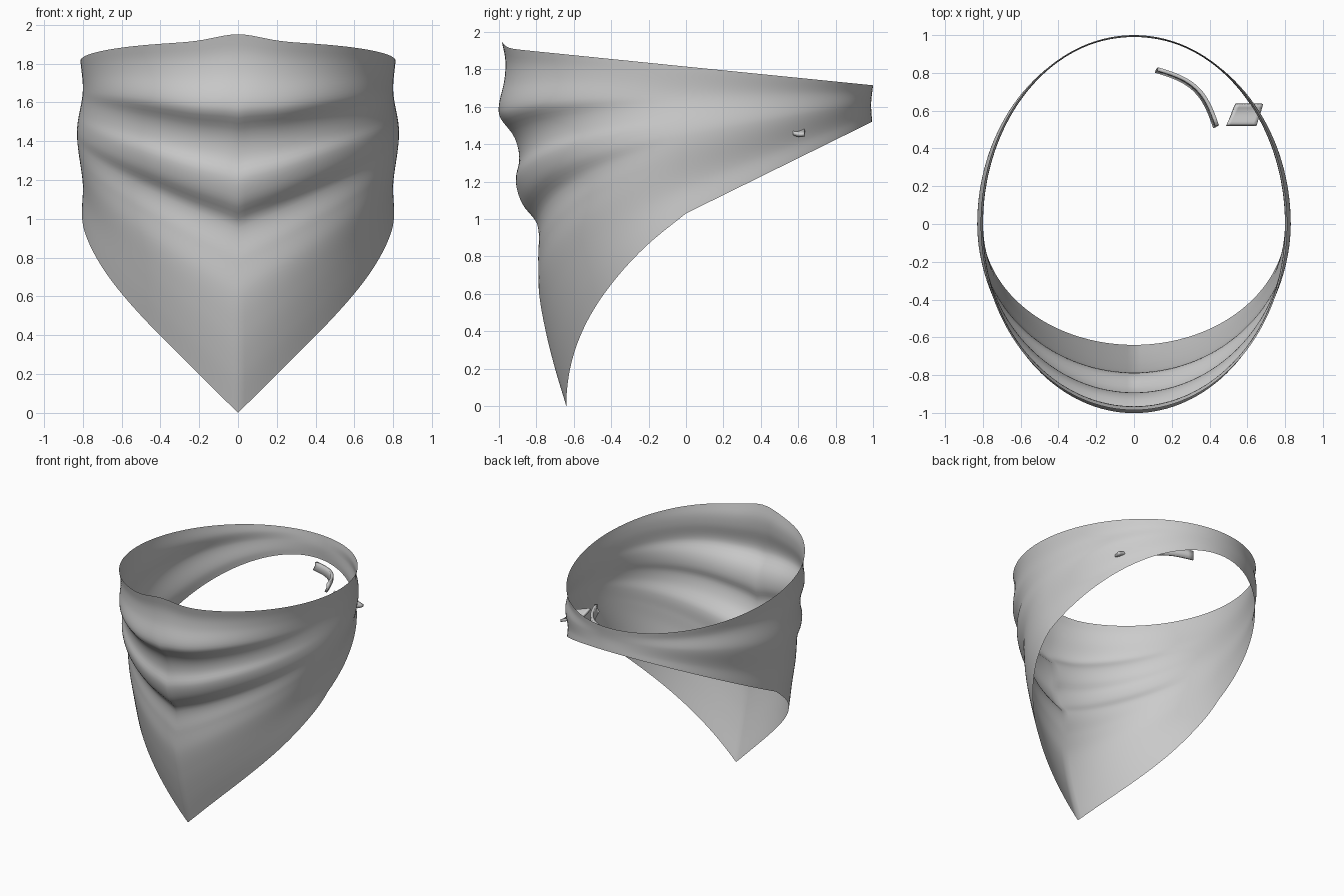
import bpy, bmesh
from math import sin, cos, pi, degrees, exp

if "Cube" in bpy.data.objects:
    bpy.data.objects.remove(bpy.data.objects["Cube"])


def curve(pts, t):
    """Smooth interpolation through (t, value) points."""
    n = len(pts)
    slope = []
    for i in range(n):
        a, b = pts[max(i - 1, 0)], pts[min(i + 1, n - 1)]
        slope.append((b[1] - a[1]) / (b[0] - a[0]))
    i = 0
    while i < n - 2 and t > pts[i + 1][0]:
        i += 1
    (t0, p0), (t1, p1) = pts[i], pts[i + 1]
    h = t1 - t0
    u = min(max((t - t0) / h, 0), 1)
    return ((2*u**3 - 3*u*u + 1) * p0 + (u**3 - 2*u*u + u) * h * slope[i]
            + (3*u*u - 2*u**3) * p1 + (u**3 - u*u) * h * slope[i + 1])


def sheet(name, rows, closed=False, thickness=0):
    """Quad surface through rows of points."""
    bm = bmesh.new()
    grid = [[bm.verts.new(p) for p in row] for row in rows]
    n = len(grid[0])
    for a, b in zip(grid, grid[1:]):
        for i in range(n if closed else n - 1):
            j = (i + 1) % n
            bm.faces.new((a[i], a[j], b[j], b[i]))
    me = bpy.data.meshes.new(name)
    bm.to_mesh(me)
    bm.free()
    for p in me.polygons:
        p.use_smooth = True
    ob = bpy.data.objects.new(name, me)
    bpy.context.collection.objects.link(ob)
    if thickness:
        mod = ob.modifiers.new("thickness", 'SOLIDIFY')
        mod.thickness = thickness
        mod.offset = 0
    return ob


# Folded front profile: height on the centre line -> depth in front
FRONT = [(0, .64), (.2, .70), (.4, .75), (.6, .785), (.78, .79), (.97, .795),
         (1.08, .875), (1.2, .91), (1.3, .892), (1.38, .898), (1.45, .925),
         (1.56, 1.0), (1.75, .97), (1.85, .966), (1.95, .985)]
# Side and back folds: fraction of cloth height -> radius
SIDE = [(0, .805), (.2, .80), (.53, .83), (.8, .80), (1, .812)]
BACK = [(0, .995), (.5, .99), (1, 1.0)]
# Lower edge: degrees from front -> height
HEM = [(0, 0), (14.5, .2), (30, .4), (48.6, .62), (70, .85), (90, 1.03)]


def cloth_point(th, v):
    c = cos(th)
    a = abs(degrees(th))
    low = curve(HEM, a) if a <= 90 else 1.03 - .49 * c
    top = 1.815 + .1 * c + .036 * exp(-(th / .2) ** 2)
    ry = curve(FRONT, v * 1.95) if c > 0 else curve(BACK, v)
    return (curve(SIDE, v) * sin(th), -ry * c, low + (top - low) * v)


# Neckerchief cloth
SEG, ROWS = 144, 72
angles = [2 * pi * i / SEG for i in range(SEG)]
angles = [t - 2 * pi if t > pi else t for t in angles]
sheet("neckerchief", [[cloth_point(t, r / ROWS) for t in angles]
                      for r in range(ROWS + 1)], closed=True)

# Inner tail of the knot: narrow curved strip
rows = []
for i in range(13):
    t = i / 12
    x = .125 + .315 * t + .05 * sin(pi * t)
    y = .82 - .30 * t + .05 * sin(pi * t)
    z = 1.555 + .02 * t
    rows.append([(x - .012, y - .01, z - .035), (x, y, z), (x, y, z + .03)])
sheet("inner_knot_tail", rows, thickness=.02)

# Outer tail of the knot: small flared flap poking through the cloth
rows = []
for i in range(9):
    t = i / 8
    row = []
    for j in range(7):
        s = j / 6
        x = (.49 + .16 * t) * (1 - s) + (.54 + .14 * t) * s
        y = .525 + .11 * s
        z = 1.555 - .055 * t - .05 * s - .02 * sin(pi * s)
        row.append((x, y, z))
    rows.append(row)
sheet("outer_knot_tail", rows, thickness=.02)
